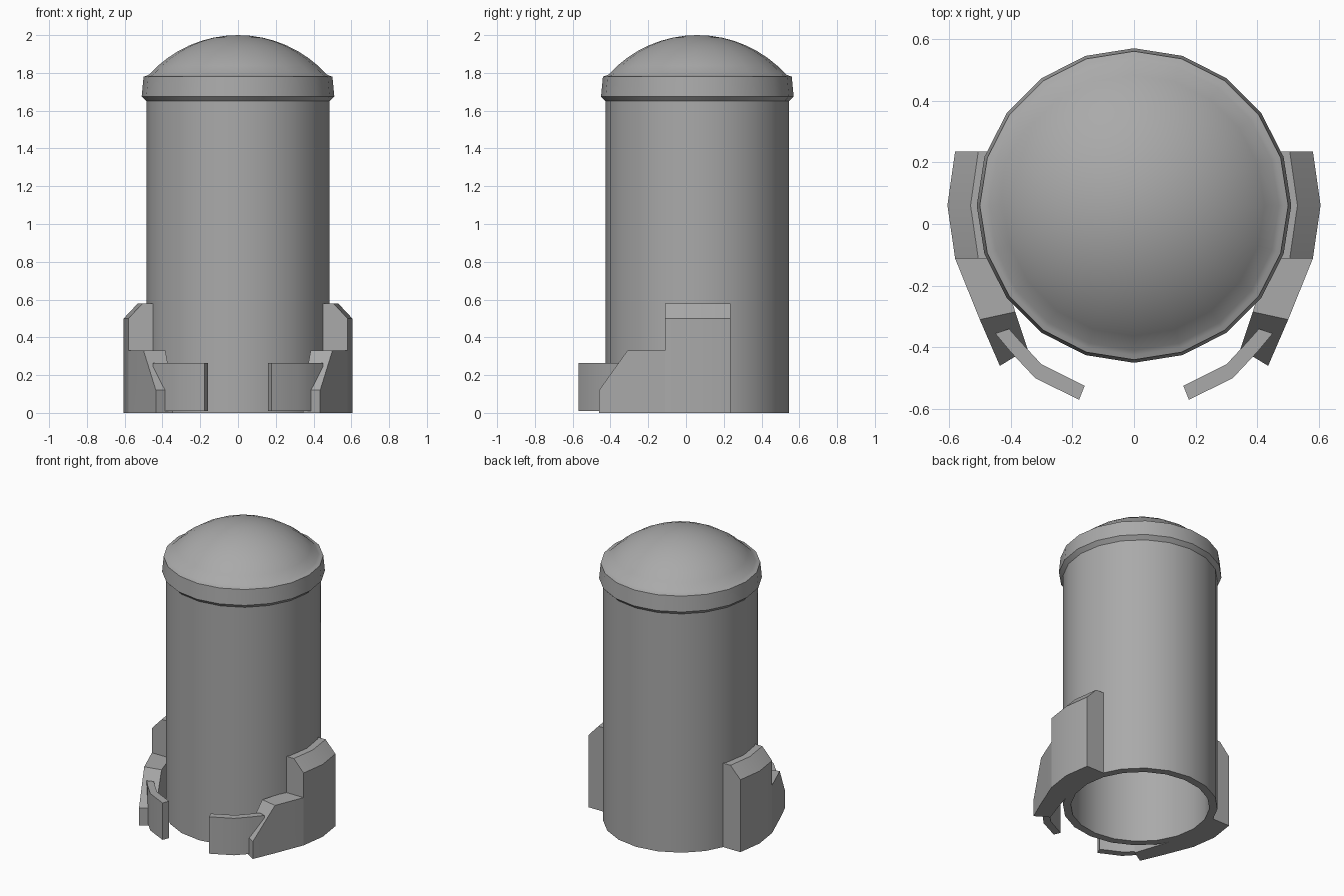
import bpy, bmesh, math

cube = bpy.data.objects.get("Cube")
if cube:
    bpy.data.objects.remove(cube, do_unlink=True)

grey = bpy.data.materials.new("plain grey")
grey.use_nodes = True
COLOUR = (0.4, 0.4, 0.4, 1)
grey.diffuse_color = COLOUR
grey.node_tree.nodes["Principled BSDF"].inputs["Base Color"].default_value = COLOUR

CENTRE_Y = 0.06
SIDES = 20


def finish(name, bm, mirror=False):
    bmesh.ops.remove_doubles(bm, verts=bm.verts, dist=1e-5)
    bmesh.ops.recalc_face_normals(bm, faces=bm.faces)
    mesh = bpy.data.meshes.new(name)
    bm.to_mesh(mesh)
    bm.free()
    mesh.materials.append(grey)
    obj = bpy.data.objects.new(name, mesh)
    bpy.context.collection.objects.link(obj)
    bpy.ops.object.select_all(action='DESELECT')
    obj.select_set(True)
    bpy.context.view_layer.objects.active = obj
    bpy.ops.object.shade_smooth_by_angle(angle=math.radians(30))
    if mirror:
        obj.modifiers.new("Mirror", 'MIRROR')
    return obj


def lathe(name, profile):
    """Revolve (radius, z) points around the upright axis of the body."""
    bm = bmesh.new()
    verts = [bm.verts.new((r, CENTRE_Y, z)) for r, z in profile]
    edges = [bm.edges.new(pair) for pair in zip(verts, verts[1:])]
    bmesh.ops.spin(bm, geom=verts + edges, cent=(0, CENTRE_Y, 0), axis=(0, 0, 1),
                   angle=2 * math.pi, steps=SIDES)
    return finish(name, bm)


def loft(name, sections):
    """Skin matching closed sections, with an end face on both ends."""
    bm = bmesh.new()
    rings = [[bm.verts.new(p) for p in s] for s in sections]
    for a, b in zip(rings, rings[1:]):
        n = len(a)
        for i in range(n):
            j = (i + 1) % n
            bm.faces.new((a[i], a[j], b[j], b[i]))
    bm.faces.new(rings[0])
    bm.faces.new(rings[-1])
    return finish(name, bm, mirror=True)


# Hollow tube, open at the bottom
lathe("body_tube", [(0, 1.60), (0.435, 1.60), (0.435, 0), (0.485, 0),
                    (0.485, 1.66), (0, 1.66)])

# Lid: bevelled rim and shallow dome
R = 0.634
half = math.asin(0.47 / R)
dome = [(R * math.sin(half * (1 - i / 8)), 2 - R + R * math.cos(half * (1 - i / 8)))
        for i in range(9)]
lathe("domed_lid", [(0, 1.65), (0.485, 1.65), (0.51, 1.675), (0.50, 1.78),
                    (0.485, 1.785)] + dome)

# Side braces with a chamfered top: y, inner x, flat edge x, outer x
loft("side_brace", [
    [(inner, y, 0), (outer, y, 0), (outer, y, 0.50), (flat, y, 0.58), (inner, y, 0.58)]
    for y, inner, flat, outer in [(0.235, 0.44, 0.505, 0.58),
                                  (0.06, 0.455, 0.53, 0.605),
                                  (-0.112, 0.44, 0.505, 0.58)]])

# Lower arms reaching forward and sloping down: inner xy, outer xy, top z
loft("front_arm", [
    [(*inner, 0), (*outer, 0), (*outer, top), (*inner, top)]
    for inner, outer, top in [((0.44, -0.112), (0.58, -0.112), 0.33),
                              ((0.385, -0.285), (0.50, -0.31), 0.33),
                              ((0.345, -0.405), (0.435, -0.46), 0.12)]])

# Curved plates turning inward in front of the arms: inner xy, outer xy
loft("front_claw", [
    [(*inner, 0.01), (*outer, 0.01), (*outer, 0.265), (*inner, 0.265)]
    for inner, outer in [((0.405, -0.34), (0.45, -0.355)),
                         ((0.365, -0.385), (0.40, -0.415)),
                         ((0.30, -0.455), (0.32, -0.50)),
                         ((0.16, -0.525), (0.178, -0.57))]])
